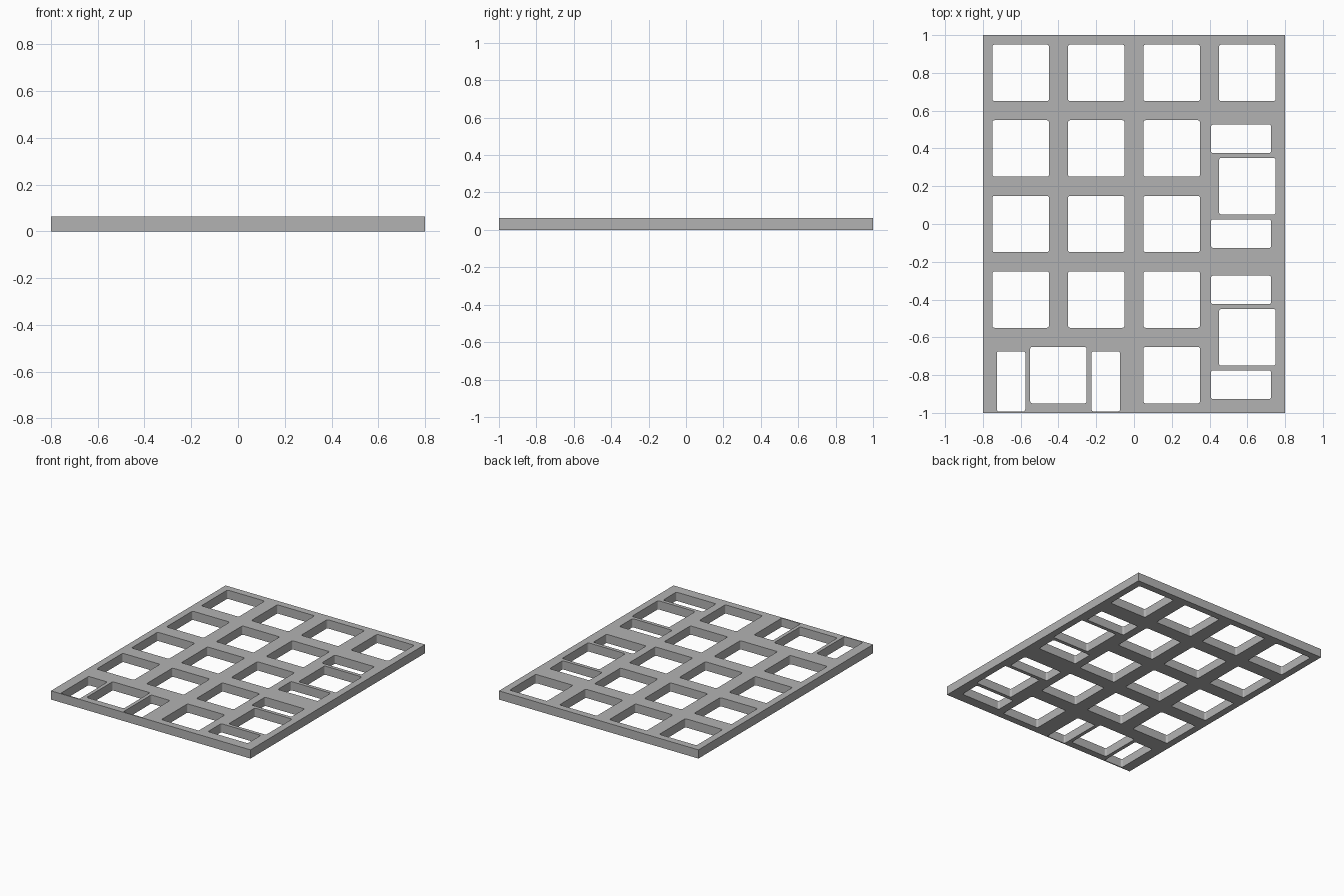
import bpy
import bmesh
from math import sin, cos, pi

if "Cube" in bpy.data.objects:
    bpy.data.objects.remove(bpy.data.objects["Cube"], do_unlink=True)

PITCH = 0.4          # spacing of the key grid
THICK = 0.063
KEY = 0.299          # square key opening
STAB = (0.318, 0.151)  # stabiliser slot, long and short sides
STAB_REACH = 0.251   # slot centre from key centre, along the wide key
STAB_SHIFT = -0.033  # slot centre offset across the wide key
RADIUS = 0.011

grey = bpy.data.materials.new("plate grey")
grey.use_nodes = True
colour = (0.45, 0.45, 0.45, 1)
grey.diffuse_color = colour
grey.node_tree.nodes["Principled BSDF"].inputs["Base Color"].default_value = colour

outline = bpy.data.curves.new("plate_outline", "CURVE")
outline.dimensions = "2D"
outline.fill_mode = "BOTH"
outline.extrude = THICK / 2


def add_rect(x, y, w, h, radius=0, steps=4):
    """Add a closed rectangle, with rounded corners if radius is set."""
    pts = []
    for i, (sx, sy) in enumerate([(1, 1), (-1, 1), (-1, -1), (1, -1)]):
        cx, cy = x + sx * (w / 2 - radius), y + sy * (h / 2 - radius)
        for k in range(steps + 1 if radius else 1):
            a = (i + k / steps) * pi / 2
            pts.append((cx + radius * cos(a), cy + radius * sin(a)))
    spline = outline.splines.new("POLY")
    spline.points.add(len(pts) - 1)
    for p, (px, py) in zip(spline.points, pts):
        p.co = (px, py, 0, 1)
    spline.use_cyclic_u = True


def add_key(x, y):
    add_rect(x, y, KEY, KEY, RADIUS)


def add_wide_key(x, y, tall):
    """Key opening with a stabiliser slot at each end."""
    add_key(x, y)
    for s in (-STAB_REACH, STAB_REACH):
        if tall:
            add_rect(x + STAB_SHIFT, y + s, STAB[0], STAB[1], RADIUS)
        else:
            add_rect(x + s, y + STAB_SHIFT, STAB[1], STAB[0], RADIUS)


# Plate edge
add_rect(0, 0, 4 * PITCH, 5 * PITCH)

# Single keys: three columns of four, the top right and the bottom row
for col in (-1.5, -0.5, 0.5):
    for row in (2, 1, 0, -1):
        add_key(col * PITCH, row * PITCH)
add_key(1.5 * PITCH, 2 * PITCH)
add_key(0.5 * PITCH, -2 * PITCH)

# Double-size keys
add_wide_key(1.5 * PITCH, 0.5 * PITCH, True)
add_wide_key(1.5 * PITCH, -1.5 * PITCH, True)
add_wide_key(-PITCH, -2 * PITCH, False)

# Turn the filled outline into a solid mesh plate
helper = bpy.data.objects.new("plate_outline", outline)
bpy.context.collection.objects.link(helper)
bpy.context.view_layer.update()
mesh = bpy.data.meshes.new_from_object(
    helper.evaluated_get(bpy.context.evaluated_depsgraph_get()))
bpy.data.objects.remove(helper, do_unlink=True)

bm = bmesh.new()
bm.from_mesh(mesh)
bmesh.ops.remove_doubles(bm, verts=bm.verts, dist=0.0001)
bmesh.ops.translate(bm, verts=bm.verts, vec=(0, 0, THICK / 2))
bmesh.ops.recalc_face_normals(bm, faces=bm.faces)
for f in bm.faces:
    f.smooth = False
bm.to_mesh(mesh)
bm.free()

plate = bpy.data.objects.new("key_plate", mesh)
bpy.context.collection.objects.link(plate)
mesh.materials.clear()
mesh.materials.append(grey)
